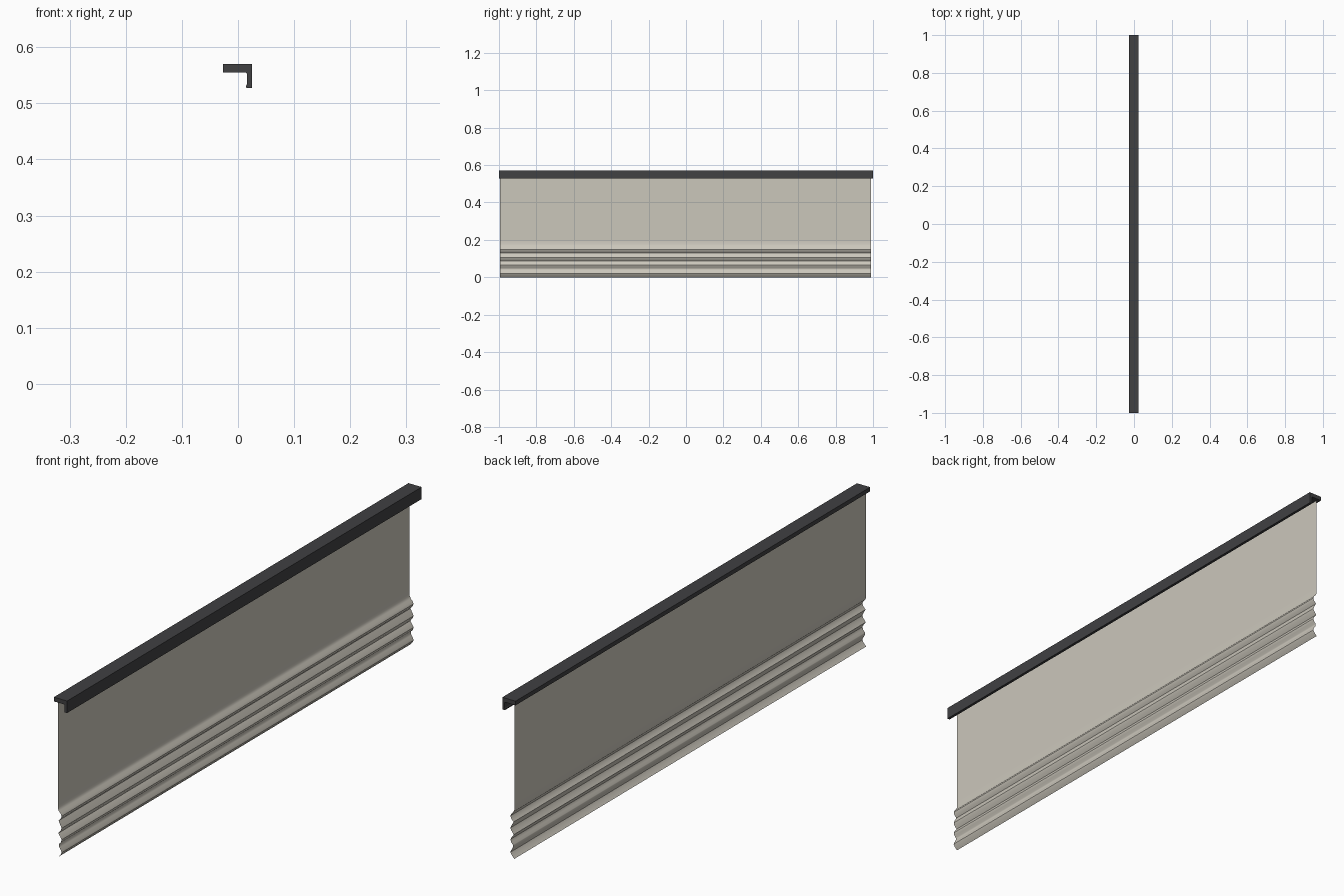
import bpy
import bmesh
import math

cube = bpy.data.objects.get("Cube")
if cube:
    bpy.data.objects.remove(cube, do_unlink=True)


def material(name, rgb):
    mat = bpy.data.materials.new(name)
    mat.use_nodes = True
    mat.diffuse_color = (*rgb, 1)
    mat.node_tree.nodes["Principled BSDF"].inputs["Base Color"].default_value = (*rgb, 1)
    return mat


def extrude_profile(name, profile, y0, y1, mat, closed):
    """Sweep an (x, z) profile along y, capping the ends if it is closed."""
    bm = bmesh.new()
    near = [bm.verts.new((x, y0, z)) for x, z in profile]
    far = [bm.verts.new((x, y1, z)) for x, z in profile]
    n = len(profile)
    for i in range(n if closed else n - 1):
        j = (i + 1) % n
        bm.faces.new((near[i], near[j], far[j], far[i]))
    if closed:
        bm.faces.new(near)
        bm.faces.new(far[::-1])
    bmesh.ops.recalc_face_normals(bm, faces=bm.faces)
    mesh = bpy.data.meshes.new(name)
    bm.to_mesh(mesh)
    bm.free()
    mesh.materials.append(mat)
    obj = bpy.data.objects.new(name, mesh)
    bpy.context.collection.objects.link(obj)
    return obj


charcoal = material("charcoal", (0.052, 0.052, 0.055))
fabric = material("warm grey fabric", (0.60, 0.57, 0.50))

# Top rail with a lip hanging down along one side
rail = [(-0.027, 0.57), (0.025, 0.57), (0.025, 0.527), (0.015, 0.527),
        (0.014, 0.531), (0.016, 0.534), (0.016, 0.553), (0.014, 0.555), (-0.027, 0.555)]
extrude_profile("top_rail", rail, -1, 1, charcoal, True)

# Thin shade: flat upper panel flowing into stacked folds
shade = [(-0.015, 0.556), (-0.015, 0.2), (-0.015, 0.175), (-0.011, 0.166),
         (-0.004, 0.159), (0, 0.15), (-0.003, 0.141), (-0.012, 0.131),
         (-0.004, 0.116), (0, 0.107), (-0.003, 0.099), (-0.013, 0.086),
         (-0.004, 0.074), (0, 0.066), (-0.003, 0.056), (-0.01, 0.049),
         (-0.011, 0.043), (-0.008, 0.036), (-0.002, 0.027), (0, 0.02),
         (-0.004, 0.012), (-0.015, 0)]
panel = extrude_profile("fabric_shade", shade, -0.995, 0.99, fabric, False)
# Point the sheet's outer side towards the lip
if panel.data.polygons[0].normal.x < 0:
    panel.data.flip_normals()

bpy.ops.object.select_all(action="DESELECT")
panel.select_set(True)
bpy.context.view_layer.objects.active = panel
bpy.ops.object.shade_smooth_by_angle(angle=math.radians(40))
